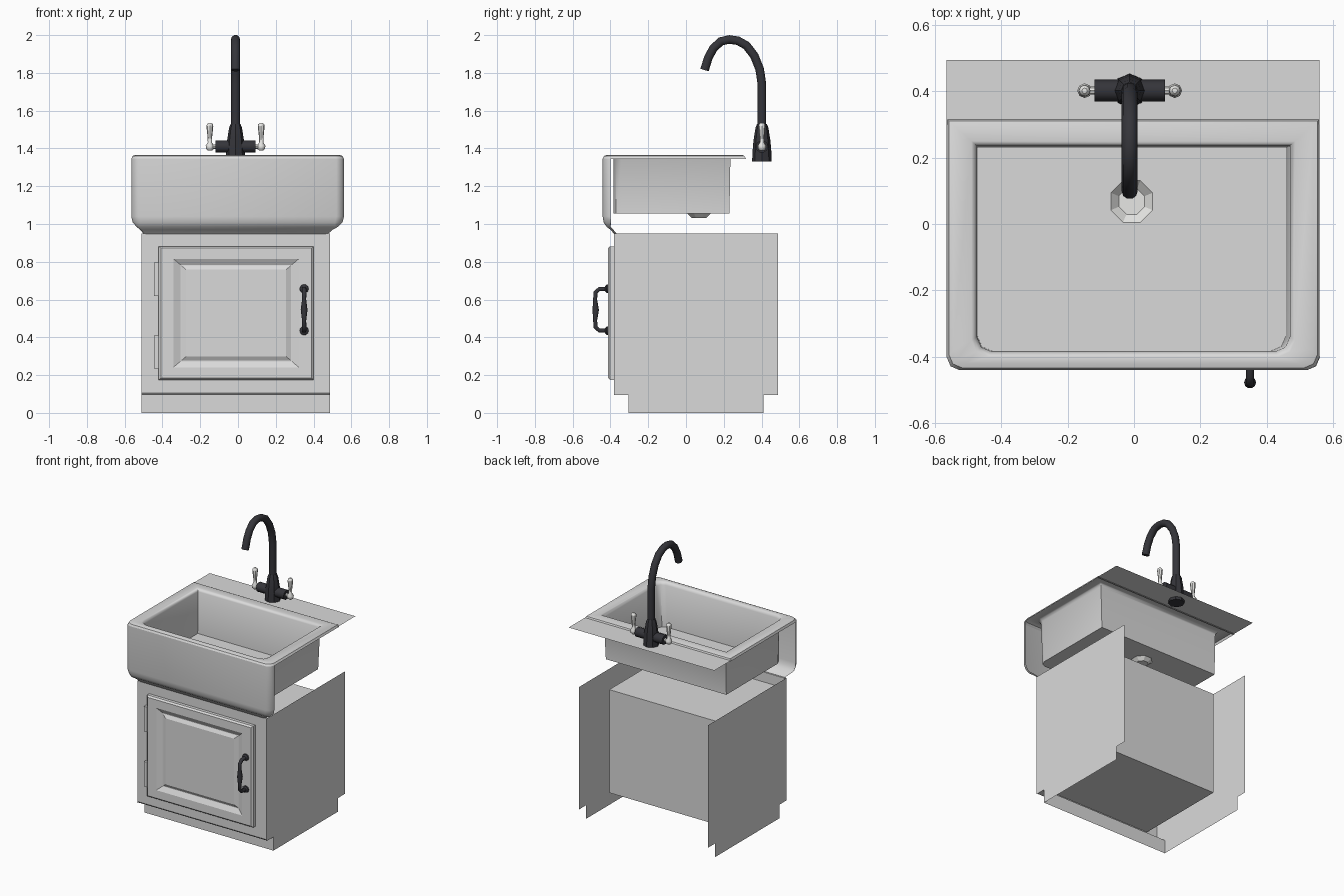
import bpy, bmesh, math
from mathutils import Vector

if "Cube" in bpy.data.objects:
    bpy.data.objects.remove(bpy.data.objects["Cube"])


def material(name, color):
    m = bpy.data.materials.new(name)
    m.use_nodes = True
    m.diffuse_color = (*color, 1)
    m.node_tree.nodes["Principled BSDF"].inputs["Base Color"].default_value = (*color, 1)
    return m


GREY = material("light grey", (0.7, 0.7, 0.7))
WHITE = material("porcelain white", (0.86, 0.86, 0.84))
BLACK = material("black metal", (0.035, 0.035, 0.042))


def finish(name, bm, mat, smooth=None):
    bmesh.ops.recalc_face_normals(bm, faces=bm.faces)
    mesh = bpy.data.meshes.new(name)
    bm.to_mesh(mesh)
    bm.free()
    mesh.materials.append(mat)
    ob = bpy.data.objects.new(name, mesh)
    bpy.context.collection.objects.link(ob)
    if smooth:
        bpy.ops.object.select_all(action='DESELECT')
        ob.select_set(True)
        bpy.context.view_layer.objects.active = ob
        bpy.ops.object.shade_smooth_by_angle(angle=math.radians(smooth))
    return ob


def skin(bm, rows, closed=True, cap_start=False, cap_end=False):
    """Join successive rows of points with quads."""
    rings = [[bm.verts.new(p) for p in row] for row in rows]
    n = len(rings[0])
    for a, b in zip(rings, rings[1:]):
        for i in range(n if closed else n - 1):
            j = (i + 1) % n
            bm.faces.new((a[i], a[j], b[j], b[i]))
    if cap_start:
        bm.faces.new(rings[0])
    if cap_end:
        bm.faces.new(rings[-1])
    return rings


def sheet(name, points, mat=GREY):
    bm = bmesh.new()
    bm.faces.new([bm.verts.new(p) for p in points])
    return finish(name, bm, mat)


def box(name, x, y, z, mat=GREY, open_front=False):
    bm = bmesh.new()
    rows = [[(x[0], v, z[0]), (x[1], v, z[0]), (x[1], v, z[1]), (x[0], v, z[1])] for v in y]
    skin(bm, rows, cap_start=not open_front, cap_end=True)
    return finish(name, bm, mat)


def sweep(name, path, mat, sides=10, smooth=40):
    """Round tube along points (x, y, z, radius)."""
    bm = bmesh.new()
    pts = [Vector(p[:3]) for p in path]
    rows, side = [], None
    for i, p in enumerate(pts):
        k = i
        while pts[min(k + 1, len(pts) - 1)] == pts[max(k - 1, 0)]:
            k += 1
        t = (pts[min(k + 1, len(pts) - 1)] - pts[max(k - 1, 0)]).normalized()
        side = Vector((1, 0, 0)) if abs(t.x) < 0.9 else Vector((0, 1, 0))
        up = t.cross(side)
        rows.append([p + path[i][3] * (side * math.cos(a) + up * math.sin(a))
                     for a in (math.tau * s / sides for s in range(sides))])
    skin(bm, rows, cap_start=True, cap_end=True)
    return finish(name, bm, mat, smooth)


# Cabinet: thin side sheets, folded front with toe kick, inner compartment
L, R = -0.51, 0.487
for name, x in (("cabinet_side_right", L), ("cabinet_side_left", R)):
    outline = [(-0.38, 0.95), (-0.38, 0.095), (-0.305, 0.095), (-0.305, 0),
               (0.41, 0), (0.41, 0.095), (0.487, 0.095), (0.487, 0.95)]
    sheet(name, [(x, y, z) for y, z in outline])

bm = bmesh.new()
fold = [(-0.38, 0.95), (-0.38, 0.105), (-0.372, 0.095), (-0.305, 0.095), (-0.305, 0)]
skin(bm, [[(L, y, z), (R, y, z)] for y, z in fold], closed=False)
finish("cabinet_front", bm, GREY)
box("inner_compartment", (-0.425, 0.4), (-0.379, 0.275), (0.155, 0.875), open_front=True)

# Door: nested rectangles form the bevelled edge, groove and raised panel
bm = bmesh.new()
rows = []
for inset, y in ((0, -0.38), (0, -0.402), (0.012, -0.413), (0.078, -0.413),
                 (0.115, -0.396), (0.12, -0.396), (0.145, -0.408)):
    x0, x1, z0, z1 = -0.42 + inset, 0.4 - inset, 0.175 + inset * 0.85, 0.882 - inset * 0.85
    rows.append([(x0, y, z0), (x1, y, z0), (x1, y, z1), (x0, y, z1)])
skin(bm, rows, cap_end=True)
finish("door", bm, GREY)

for name, z in (("lower_hinge", 0.235), ("upper_hinge", 0.62)):
    box(name, (-0.445, -0.42), (-0.402, -0.38), (z, z + 0.175))

# Door handle with end rosettes
hx = 0.35
sweep("door_handle", [(hx, -0.413, 0.435, 0.012), (hx, -0.46, 0.437, 0.012),
                      (hx, -0.479, 0.455, 0.012), (hx, -0.481, 0.49, 0.011),
                      (hx, -0.478, 0.545, 0.018), (hx, -0.481, 0.6, 0.011),
                      (hx, -0.479, 0.637, 0.012), (hx, -0.46, 0.655, 0.012),
                      (hx, -0.413, 0.657, 0.012)], BLACK)
for name, z in (("lower_rosette", 0.435), ("upper_rosette", 0.657)):
    sweep(name, [(hx, -0.412, z, 0.024), (hx, -0.421, z, 0.023), (hx, -0.428, z, 0.014)], BLACK)


# Sink bowl and rounded rim
def plan(x0, x1, y0, y1, c, z):
    """Rectangle whose two front corners are rounded off."""
    k = 0.3 * c
    return [(x0, y1, z), (x0, y0 + c, z), (x0 + k, y0 + k, z), (x0 + c, y0, z),
            (x1 - c, y0, z), (x1 - k, y0 + k, z), (x1, y0 + c, z), (x1, y1, z)]


bm = bmesh.new()
rings = skin(bm, [plan(-0.472, 0.458, -0.383, 0.23, 0.045, 1.055),
                  plan(-0.474, 0.47, -0.385, 0.235, 0.045, 1.345),
                  plan(-0.482, 0.478, -0.393, 0.243, 0.047, 1.361),
                  plan(-0.49, 0.486, -0.4, 0.25, 0.05, 1.365),
                  plan(-0.545, 0.54, -0.42, 0.298, 0.04, 1.365),
                  plan(-0.558, 0.553, -0.434, 0.31, 0.04, 1.36),
                  plan(-0.565, 0.56, -0.441, 0.317, 0.04, 1.345)])
DX, DY = -0.007, 0.068


def octagon(r, z):
    return [(DX + r * math.cos(math.tau * (i + 0.5) / 8),
             DY + r * math.sin(math.tau * (i + 0.5) / 8), z) for i in range(8)]


hole = [bm.verts.new(p) for p in octagon(0.068, 1.055)]
edges = [bm.edges.new((hole[i], hole[(i + 1) % 8])) for i in range(8)]
edges += [bm.edges.get((rings[0][i], rings[0][(i + 1) % 8])) for i in range(8)]
bmesh.ops.triangle_fill(bm, edges=edges, use_beauty=True)
finish("sink_bowl_and_rim", bm, GREY, 40)

bm = bmesh.new()
skin(bm, [octagon(0.068, 1.056), octagon(0.042, 1.032)], cap_end=True)
finish("drain", bm, WHITE)

# Apron: open shell wrapping the front, tucked in at the bottom
bm = bmesh.new()
rows = []
for z, w, yf, cx in ((1.348, 0.563, -0.441, -0.002), (1.04, 0.563, -0.441, -0.002),
                     (1.008, 0.555, -0.436, -0.002), (0.985, 0.533, -0.42, -0.004),
                     (0.97, 0.51, -0.4, -0.008), (0.945, 0.485, -0.378, -0.012)):
    rows.append(plan(cx - w, cx + w, yf, max(-0.4, yf + 0.015), 0.04 if z > 1 else 0.012, z))
skin(bm, rows, closed=False)
finish("sink_apron", bm, GREY, 45)

# Rear deck sheet
sheet("rear_deck", [(-0.565, 0.3, 1.35), (0.56, 0.3, 1.35), (0.56, 0.495, 1.35), (-0.565, 0.495, 1.35)])

# Faucet
fx, fy = -0.013, 0.402
sweep("faucet_base", [(fx, fy, 1.33, 0.052), (fx, fy, 1.38, 0.05), (fx, fy, 1.44, 0.045),
                      (fx, fy, 1.51, 0.034), (fx, fy, 1.53, 0.026)], BLACK, 8)
sweep("faucet_crossbar", [(fx - 0.106, fy, 1.41, 0.033), (fx + 0.106, fy, 1.41, 0.033)], BLACK)
arc = [(0.402, 1.52), (0.402, 1.74), (0.39, 1.82), (0.362, 1.89), (0.32, 1.945), (0.275, 1.97),
       (0.23, 1.977), (0.185, 1.967), (0.145, 1.93), (0.118, 1.88), (0.098, 1.815)]
sweep("faucet_spout", [(fx, y, z, 0.024) for y, z in arc], BLACK)

# Taps on both ends of the crossbar
for name, s in (("right", -1), ("left", 1)):
    x = fx + s * 0.136
    sweep(name + "_tap_stem", [(fx + s * 0.1, fy, 1.41, 0.012), (x, fy, 1.41, 0.012)], WHITE, 8)
    sweep(name + "_tap_lever", [(x, fy, 1.388, 0.01), (x, fy, 1.397, 0.02), (x, fy, 1.415, 0.022),
                                (x, fy, 1.432, 0.011), (x, fy, 1.46, 0.012), (x, fy, 1.515, 0.018),
                                (x, fy, 1.528, 0.016), (x, fy, 1.535, 0.008)], WHITE, 8)
